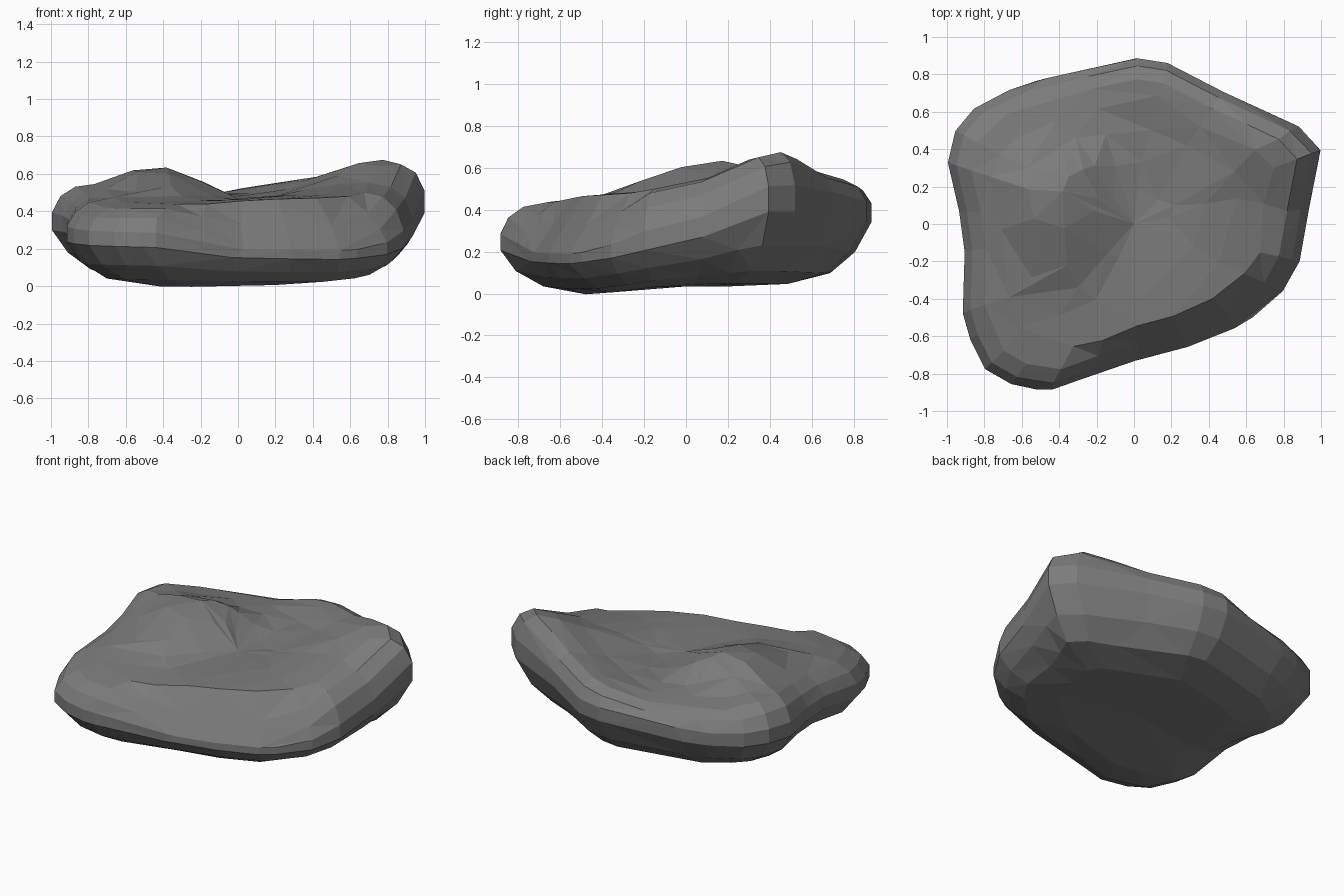
import bpy, bmesh, math, random
from mathutils import Matrix, Vector

if "Cube" in bpy.data.objects:
    bpy.data.objects.remove(bpy.data.objects["Cube"])
random.seed(4)

# Plan outline of the rock, counter-clockwise from the back
OUTLINE = [(0.02, .89), (-.26, .83), (-.52, .77), (-.67, .72), (-.86, .62), (-.96, .50), (-1.0, .33),
           (-.94, .07), (-.91, -.15), (-.92, -.48), (-.88, -.62), (-.80, -.78), (-.66, -.86),
           (-.52, -.89), (-.44, -.89), (-.22, -.81), (.02, -.73), (.29, -.66), (.54, -.56),
           (.64, -.50), (.80, -.36), (.89, -.20), (.94, .08), (.98, .27), (1.0, .40), (.89, .52),
           (.70, .61), (.48, .71), (.18, .865)]

# Heights on the upper side: two humps, a basin, a front ledge and a low back left
TOP = [(.72, .42, .69), (.85, .38, .68), (.87, .1, .55), (.85, -.15, .50), (.70, -.34, .465),
       (.2, -.5, .465), (-.05, -.58, .45), (-.45, -.73, .43), (-.75, -.65, .43),
       (-.6, -.3, .49), (-.83, -.1, .48), (-.45, .1, .645), (-.4, -.12, .60), (-.87, .35, .55),
       (-.6, .58, .49), (-.2, .7, .48), (.16, .78, .56), (.4, .68, .60), (.15, .5, .49),
       (.1, .1, .46), (-.1, -.2, .46), (.3, -.1, .49), (.5, .2, .55), (.6, -.1, .51),
       (-.3, -.45, .45)]

# Heights of the widest line round the rock
RIM = [(-1, .33, .35), (-.93, -.1, .33), (-.9, -.5, .28), (-.5, -.89, .25), (0, -.73, .18),
       (.54, -.56, .17), (.8, -.36, .20), (.93, 0, .29), (1, .4, .46), (.6, .66, .45),
       (0, .89, .40), (-.6, .75, .35)]


def smooth_height(points, x, y):
    """Local plane fit, weighted by closeness."""
    m, r = Matrix(((0,) * 3,) * 3), Vector((0, 0, 0))
    for a, b, z in points:
        dx, dy = a - x, b - y
        d2 = dx * dx + dy * dy
        w = math.exp(-d2 / .035) + .002 / (d2 + .1)
        p = Vector((1, dx, dy))
        for i in range(3):
            m[i] = m[i] + p * p[i] * w
        r += p * z * w
    m[1][1] += .004
    m[2][2] += .004
    return (m.inverted() @ r)[0]


def clamp(v):
    return max(0, min(1, v))


def top_z(x, y):
    return smooth_height(TOP, x, y)


def bottom_z(x, y):
    return -.01 + .045 * clamp((y + .45) / .4)


# Rings from the underside, round the rim, to the top: (scale, blend, surface)
RINGS = [(.27, 1, bottom_z), (.55, .97, bottom_z), (.77, .83, bottom_z), (.91, .54, bottom_z),
         (.995, .16, bottom_z), (.995, .22, top_z), (.95, .66, top_z), (.87, .93, top_z),
         (.75, 1, top_z), (.58, 1, top_z), (.39, 1, top_z), (.2, 1, top_z)]

bm = bmesh.new()
rings = []
for s, blend, surface in RINGS:
    ring = []
    for ox, oy in OUTLINE:
        k = s + (random.uniform(-.02, .02) if s < .85 else 0)
        x, y = ox * k, oy * k
        f = blend
        # Long sloping face at the front right
        if surface is top_z:
            mix = clamp((ox + .45) / .4) * clamp((-.2 - oy) / .25)
            f += (min(f, .04 + (1 - k) / .25) - f) * mix
        base = smooth_height(RIM, ox, oy)
        ring.append(bm.verts.new((x, y, base + (surface(x, y) - base) * f)))
    rings.append(ring)

n = len(OUTLINE)
for lo, hi in zip(rings, rings[1:]):
    for i in range(n):
        j = (i + 1) % n
        bm.faces.new((lo[i], lo[j], hi[j], hi[i]))
# Close the middle of both sides
for ring, surface in ((rings[0], bottom_z), (rings[-1], top_z)):
    c = bm.verts.new((0, 0, surface(0, 0)))
    for i in range(n):
        bm.faces.new((ring[i], ring[(i + 1) % n], c))
bmesh.ops.triangulate(bm, faces=bm.faces[:], quad_method='SHORT_EDGE')
bmesh.ops.recalc_face_normals(bm, faces=bm.faces[:])

mesh = bpy.data.meshes.new("rock")
bm.to_mesh(mesh)
bm.free()
rock = bpy.data.objects.new("rock", mesh)
bpy.context.collection.objects.link(rock)

# Reduce to broad, irregular facets
dec = rock.modifiers.new("facets", 'DECIMATE')
dec.ratio = .6

# Stone colour
stone = bpy.data.materials.new("grey stone")
stone.diffuse_color = (.2, .2, .2, 1)
stone.use_nodes = True
stone.node_tree.nodes["Principled BSDF"].inputs["Base Color"].default_value = stone.diffuse_color
mesh.materials.append(stone)
